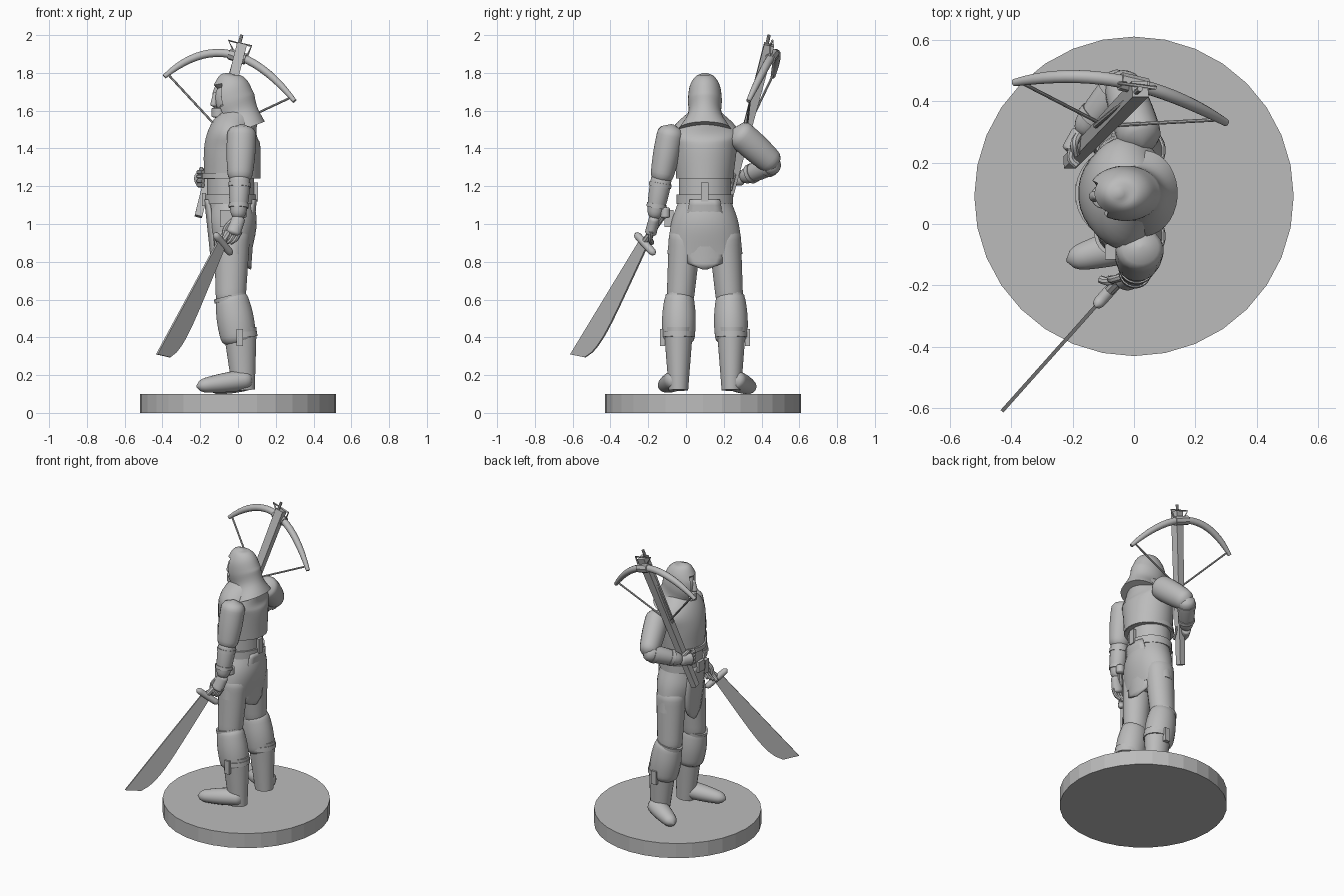
import bpy, bmesh, math
from mathutils import Vector

cube = bpy.data.objects.get("Cube")
if cube:
    bpy.data.objects.remove(cube)

stone = bpy.data.materials.new("plain_grey")
stone.use_nodes = True
stone.diffuse_color = (.5, .5, .5, 1)
stone.node_tree.nodes["Principled BSDF"].inputs["Base Color"].default_value = stone.diffuse_color

X, Y, Z = Vector((1, 0, 0)), Vector((0, 1, 0)), Vector((0, 0, 1))
MID = .1          # y of the figure's middle; the figure faces -x
smooth_parts = []


def point(x, y, z):
    return Vector((x, y, z))


def finish(name, bm, smooth=True):
    bmesh.ops.recalc_face_normals(bm, faces=bm.faces)
    mesh = bpy.data.meshes.new(name)
    bm.to_mesh(mesh)
    bm.free()
    mesh.materials.append(stone)
    obj = bpy.data.objects.new(name, mesh)
    bpy.context.collection.objects.link(obj)
    if smooth:
        smooth_parts.append(obj)
    return obj


def spline(values, steps=5):
    """Smooth curve through a list of vectors of any length."""
    pts = [Vector(v) for v in values]
    pts = [pts[0] * 2 - pts[1]] + pts + [pts[-1] * 2 - pts[-2]]
    out = []
    for a, b, c, d in zip(pts, pts[1:], pts[2:], pts[3:]):
        for k in range(steps):
            t = k / steps
            out.append(b + ((c - a) * t + (a * 2 - b * 5 + c * 4 - d) * t * t
                            + (b * 3 - a - c * 3 + d) * t ** 3) / 2)
    return out + [pts[-2]]


def loft(centres, widths, depths, side=Y, sides=20):
    """Skin of ellipses along a path; width runs along the side vector."""
    bm = bmesh.new()
    loops = []
    last = len(centres) - 1
    for i, centre in enumerate(centres):
        t = (centres[min(i + 1, last)] - centres[max(i - 1, 0)]).normalized()
        u = (side - t * side.dot(t)).normalized()
        w = t.cross(u)
        angles = [math.tau * (k + .5) / sides for k in range(sides)]
        loops.append([bm.verts.new(centre + u * widths[i] * math.cos(a) + w * depths[i] * math.sin(a))
                      for a in angles])
    for lo, hi in zip(loops, loops[1:]):
        for k in range(sides):
            n = (k + 1) % sides
            bm.faces.new((lo[k], lo[n], hi[n], hi[k]))
    bm.faces.new(loops[0])
    bm.faces.new(loops[-1])
    return bm


def column(rows, sides=32):
    """Upright body part from rows of x, z, half width, half depth."""
    rows = spline(rows)
    return loft([point(x, MID, z) for x, z, w, d in rows],
                [r[2] for r in rows], [r[3] for r in rows], sides=sides)


def limb(name, a, b, start, end, bulge=0, depth=1, rounded=True, side=Y, sides=20):
    """Tapered limb with a swelling in the middle and rounded ends."""
    count = 16
    radii = []
    for i in range(count + 1):
        t = i / count
        r = start + (end - start) * t + bulge * math.sin(math.pi * t)
        near = min(t, 1 - t) * 6
        if rounded and near < 1:
            r *= math.sqrt(max(1 - (1 - near) ** 2, .01))
        radii.append(r)
    path = [a.lerp(b, i / count) for i in range(count + 1)]
    return finish(name, loft(path, radii, [r * depth for r in radii], side, sides))


def band(name, a, b, t, r, width=.1, depth=1, side=Y):
    limb(name, a.lerp(b, t), a.lerp(b, t + width), r, r, depth=depth, rounded=False, side=side, sides=28)


def rod(name, path, r, curved=True):
    path = spline(path, 5 if curved else 1)
    return finish(name, loft(path, [r] * len(path), [r] * len(path), side=X + Y / 3, sides=8))


def plate(name, outline, thick):
    """Flat outline of points, given a thickness."""
    bm = bmesh.new()
    face = bm.faces.new([bm.verts.new(p) for p in outline])
    face.normal_update()
    n = face.normal * thick
    new = bmesh.ops.extrude_face_region(bm, geom=[face])["geom"]
    bmesh.ops.translate(bm, vec=n, verts=[g for g in new if isinstance(g, bmesh.types.BMVert)])
    bmesh.ops.translate(bm, vec=-n / 2, verts=bm.verts)
    return finish(name, bm, False)


def box(name, at, size):
    bm = bmesh.new()
    bmesh.ops.create_cube(bm, size=1)
    bmesh.ops.scale(bm, vec=size, verts=bm.verts)
    bmesh.ops.translate(bm, vec=at, verts=bm.verts)
    return finish(name, bm, False)


def flap(name, x, lean, bend, point_power):
    """Hanging cloth panel that widens, then closes to a tip, bent round the body."""
    bm = bmesh.new()
    grid = []
    for i in range(13):
        t = i / 12
        half = (.08 + .07 * t) * math.sqrt(max(1 - t ** point_power, .01))
        grid.append([bm.verts.new((x + lean * t - bend * (c * half) ** 2, MID + c * half, 1.13 - .37 * t))
                     for c in (-1, -.6, -.2, .2, .6, 1)])
    for a, b in zip(grid, grid[1:]):
        for k in range(len(a) - 1):
            bm.faces.new((a[k], a[k + 1], b[k + 1], b[k]))
    finish(name, bm).modifiers.new("thickness", "SOLIDIFY").thickness = .015


# Round base
bm = bmesh.new()
bmesh.ops.create_cone(bm, cap_ends=True, segments=32, radius1=.52, radius2=.52, depth=.1)
bmesh.ops.translate(bm, vec=(0, .09, .05), verts=bm.verts)
finish("base", bm, False)

# Torso, vest, belt and skirt
hips, chest = point(-.04, MID, 1), point(-.04, MID, 1.3)
limb("waist_cloth", hips, chest, .14, .14, depth=.9, rounded=False)
finish("vest", column([(-.03, 1.24, .15, .15), (-.03, 1.4, .17, .15), (-.02, 1.49, .18, .13), (.02, 1.58, .09, .09)]))
band("vest_hem", hips, chest, .8, .155, depth=.98)
band("belt", hips, chest, .35, .15, .17, depth=.9)
finish("skirt", column([(-.04, 1.12, .14, .12), (-.03, 1, .18, .13), (-.03, .84, .2, .1)]))
flap("back_flap", .1, -.03, 2.5, 6)
flap("front_flap", -.18, .04, -2.5, 2)
box("belt_buckle", hips + point(-.14, 0, .13), (.02, .06, .07))
box("back_buckle", hips + point(.135, 0, .17), (.02, .04, .1))
box("hip_pouch", hips + point(-.02, -.19, .03), (.07, .05, .09))

# Hood with a sunken face opening, turned a little to the left
bm = column([(.03, 1.5, .14, .12), (0, 1.58, .09, .11), (-.03, 1.66, .09, .12),
             (-.04, 1.73, .08, .1), (-.05, 1.78, .05, .06), (-.05, 1.8, .01, .01)])
bmesh.ops.recalc_face_normals(bm, faces=bm.faces)
look = Vector((-1, -.3)).normalized()
opening = []
for f in bm.faces:
    middle = f.calc_center_median()
    if 1.57 < middle.z < 1.74 and (middle.xy - Vector((-.03, MID))).normalized().dot(look) > .8:
        opening.append(f)
bmesh.ops.inset_region(bm, faces=opening, thickness=.008, depth=-.025)
finish("hood", bm)
brow, lip = point(-.12, .09, 1.7), point(-.13, .09, 1.62)
limb("nose", brow, lip, .01, .02)
limb("chin", lip + X * .03, lip + point(.03, 0, -.06), .04, .04)

# Legs, knee guards, boots and feet
for s, label in ((-1, "left"), (1, "right")):
    hip, knee = point(-.03, MID + s * .1, 1), point(-.04, MID + s * .135, .6)
    calf, ankle = point(.01, MID + s * .14, .4), point(.03, MID + s * .14, .12)
    limb(label + "_thigh", hip, knee - Z * .06, .09, .07, depth=1.1)
    limb(label + "_knee_guard", knee + Z * .05, calf - Z * .05, .07, .08, .015, 1.1)
    limb(label + "_boot", calf + Z * .05, ankle, .078, .052, depth=1.15, rounded=False)
    band(label + "_knee_strap", knee, calf, -.1, .075, depth=1.15)
    band(label + "_boot_strap", calf, ankle, -.1, .085, depth=1.1)
    box(label + "_boot_buckle", calf + Y * s * .085, (.035, .025, .09))
    toe = point(-.22, -.12, .14) if s < 0 else point(-.15, .35, .13)
    limb(label + "_foot", ankle + point(.05, 0, .06), toe, .06, .035, .01, .9)


def arm(label, shoulder, elbow, wrist, knuckles, spread, curl, side):
    """Sleeve, forearm, cuffs and a hand whose fingers close along curl."""
    limb(label + "_sleeve", shoulder.lerp(elbow, -.15), elbow.lerp(shoulder, -.12), .07, .056, .008, 1.08, side=side)
    limb(label + "_forearm", elbow.lerp(wrist, -.15), wrist, .055, .035, .008, side=side)
    band(label + "_elbow_cuff", elbow, wrist, .1, .06, side=side)
    band(label + "_wrist_cuff", elbow, wrist, .6, .053, side=side)
    limb(label + "_palm", wrist.lerp(knuckles, -.3), knuckles, .035, .04, depth=.8, side=spread)
    reach = (knuckles - wrist) * .5
    for k in range(4):
        root = knuckles + spread * (k - 1.5) * .023
        rod(label + "_finger", [root - reach / 2, root + reach / 2 + curl * .3, root + reach + curl], .013)
    root = wrist + spread * .03
    rod(label + "_thumb", [root, root + reach + spread * .02, root + reach * 2 + curl / 2], .013)


arm("left", point(.02, -.08, 1.49), point(.01, -.13, 1.24), point(0, -.17, 1.02),
    point(-.03, -.19, .94), -X, point(-.03, .02, 0), Y)
arm("right", point(.02, .28, 1.48), point(-.04, .46, 1.32), point(-.18, .29, 1.24),
    point(-.21, .23, 1.24), Z, point(.04, -.01, 0), X)

# Sword, its blade standing in an upright plane
heel, tip = point(-.1, -.24, .92), point(-.43, -.61, .31)
along = tip - heel
across = along.cross(along.cross(Z)).normalized()
edge = []
for i in range(15):
    t = i / 15
    edge.append(heel + along * t + across * (.06 + .1 * t) * math.sqrt(1 - t ** 6))
plate("sword_blade", [heel, *edge, tip], .012)
root = heel + across * .03
limb("sword_guard", root - across * .08, root + across * .1, .02, .02)
pommel = point(.02, -.11, 1.06)
rod("sword_grip", [root, pommel], .017)
limb("sword_pommel", pommel - Z * .03, pommel + Z * .03, .025, .025)

# Crossbow
low, high = point(-.21, .2, 1.04), point(.02, .44, 1.95)
limb("crossbow_stock", low, high, .028, .038, rounded=False, sides=4)
rod("bolt", [low.lerp(high, .5) - X * .03, high + Z * .05], .009)
rod("trigger", [low.lerp(high, .3), low.lerp(high, .15) + X * .05], .007)


def bow(t):
    """Point on the bow, from one tip at -1 to the other at 1."""
    return point(.345 * t - .045, .465 - .065 * t - .07 * t * t, 1.9 - .065 * t - .185 * t * t)


span = [k / 10 for k in range(-10, 11)]
thickness = [.022 - .01 * t ** 4 for t in span]
finish("crossbow_bow", loft([bow(t) for t in span], thickness, thickness, sides=12))
for end in (-.95, .95):
    rod("bowstring", [bow(end), low.lerp(high, .5)], .006)
rod("bow_lashing", [bow(0), bow(.25)], .03)
left_foot, right_foot = bow(.1), bow(.25)
rod("stirrup", [left_foot, left_foot + point(-.04, 0, .08), right_foot + point(.03, 0, .07), right_foot], .006, False)

# Smooth shading that keeps the hard edges
bpy.ops.object.select_all(action="DESELECT")
for obj in smooth_parts:
    obj.select_set(True)
bpy.context.view_layer.objects.active = smooth_parts[0]
bpy.ops.object.shade_smooth_by_angle(angle=math.radians(40))
